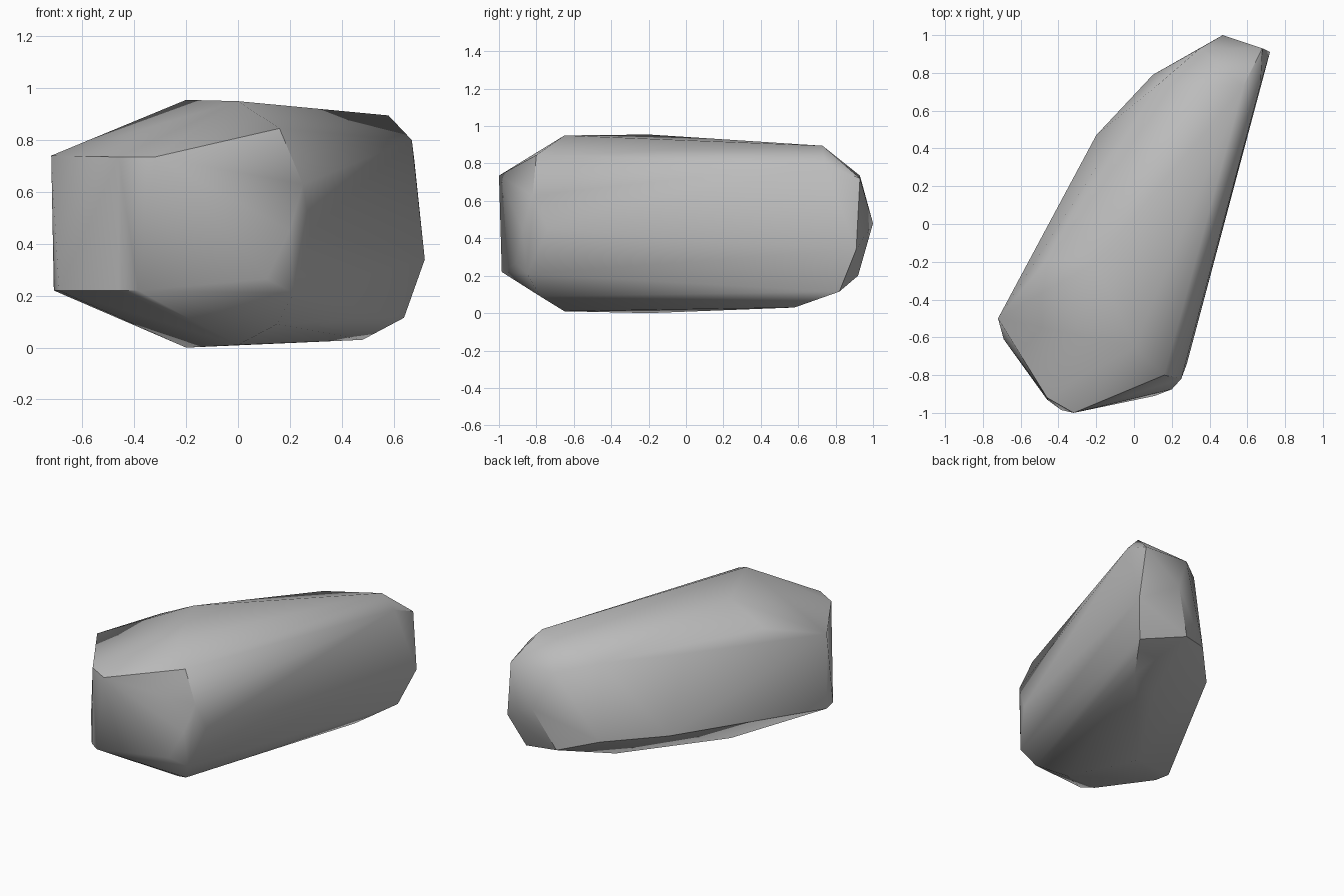
import bpy
import bmesh
import math

# Remove the default cube
default_cube = bpy.data.objects.get("Cube")
if default_cube:
    bpy.data.objects.remove(default_cube, do_unlink=True)


def make_material(name, colour):
    material = bpy.data.materials.new(name)
    material.use_nodes = True
    material.diffuse_color = colour
    material.node_tree.nodes["Principled BSDF"].inputs["Base Color"].default_value = colour
    return material


def hull_object(name, corner_groups, material, smooth_angle):
    """Wrap a tight convex skin around the boulder's corner points."""
    bm = bmesh.new()
    for group in corner_groups:
        for corner in group:
            bm.verts.new(corner)
    result = bmesh.ops.convex_hull(bm, input=bm.verts[:])
    spare = [v for v in bm.verts if not v.link_faces]
    bmesh.ops.delete(bm, geom=spare, context='VERTS')
    bmesh.ops.recalc_face_normals(bm, faces=bm.faces[:])
    # Merge nearly flat triangles into broad facets
    bmesh.ops.dissolve_limit(bm, angle_limit=math.radians(1),
                             verts=bm.verts[:], edges=bm.edges[:])
    mesh = bpy.data.meshes.new(name)
    bm.to_mesh(mesh)
    bm.free()
    mesh.materials.append(material)
    rock = bpy.data.objects.new(name, mesh)
    bpy.context.collection.objects.link(rock)
    bpy.ops.object.select_all(action='DESELECT')
    rock.select_set(True)
    bpy.context.view_layer.objects.active = rock
    bpy.ops.object.shade_smooth_by_angle(angle=smooth_angle)
    return rock


# Blunt front end: upper rim, then lower rim
front_upper = [(-.72, -.5, .74), (-.46, -.92, .735), (-.32, -1, .735),
               (.16, -.8, .845), (.25, -.82, .63)]
front_lower = [(-.71, -.51, .22), (-.69, -.61, .22), (-.46, -.93, .22),
               (-.385, -.985, .22), (.11, -.91, .265), (.215, -.85, .21),
               (.15, -.78, .09)]

# Rounded flank on the model's left
flank = [(.2, -.875, .45), (.28, -.74, .45)]

# Crown and the ridge that runs along its far side
crown = [(0, -.65, .95), (-.2, -.2, .955), (.58, .73, .895), (.67, .74, .8)]
ridge = [(-.46, -.19, .826), (-.2, .3, .77), (.13, .74, .785)]

# Narrow back end with a pointed tip
back = [(.35, .93, .735), (.68, .93, .72), (.47, 1, .48), (.72, .91, .34),
        (.34, .92, .2), (.1, .79, .27), (-.2, .47, .27), (.64, .82, .115)]

# Underside
belly = [(0, -.65, .01), (-.2, -.2, 0), (-.31, -.3, .05), (.22, .45, .03),
         (.48, .58, .03)]

stone_grey = make_material("stone_grey", (.5, .5, .5, 1))
hull_object("boulder",
            [front_upper, front_lower, flank, crown, ridge, back, belly],
            stone_grey, math.radians(40))
